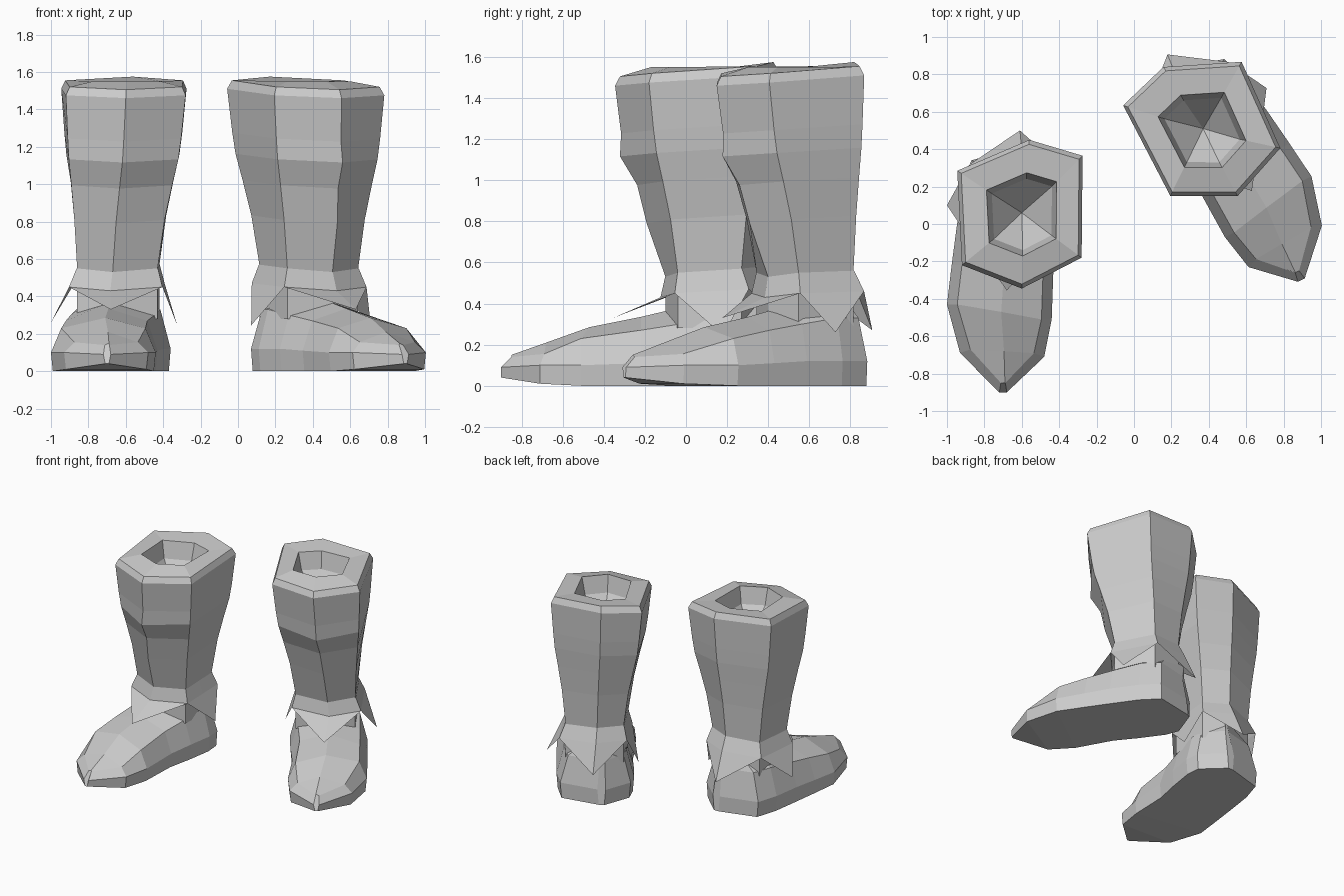
import bpy, bmesh, math
from mathutils import Vector, Matrix

if "Cube" in bpy.data.objects:
    bpy.data.objects.remove(bpy.data.objects["Cube"])

# Second boot is the first one mirrored, turned 27 degrees and moved
MIRRORED = (Matrix.Translation((0.37, 0.51, 0)) @ Matrix.Rotation(math.radians(27), 4, 'Z')
            @ Matrix.Diagonal((-1, 1, 1, 1)) @ Matrix.Translation((0.6, -0.06, 0)))
BOOTS = (("left", Matrix.Identity(4)), ("right", MIRRORED))


def build(name, rings, matrix, caps=(), apex=None, tips=()):
    """Loft closed rings of points, optionally with end caps, a cone end and hanging tips."""
    bm = bmesh.new()
    loops = [[bm.verts.new(p) for p in ring] for ring in rings]
    n = len(loops[0])
    for a, b in zip(loops, loops[1:]):
        for i in range(n):
            j = (i + 1) % n
            bm.faces.new((a[i], a[j], b[j], b[i]))
    for k in caps:
        bm.faces.new(loops[k])
    if apex:
        v = bm.verts.new(apex)
        for i in range(n):
            bm.faces.new((loops[-1][i], loops[-1][(i + 1) % n], v))
    for i, p in tips:
        v = bm.verts.new(p)
        last = loops[-1]
        bm.faces.new((last[i - 1], last[i], v))
        bm.faces.new((last[i], last[(i + 1) % n], v))
    bm.transform(matrix)
    bmesh.ops.recalc_face_normals(bm, faces=bm.faces)
    me = bpy.data.meshes.new(name)
    bm.to_mesh(me)
    bm.free()
    bpy.context.collection.objects.link(bpy.data.objects.new(name, me))


# Foot cross-sections from toe to heel:
# y, left x, right x, sole z, side z, shoulder z, ridge z, pull of the shoulders along y, right-side y shift
SECTIONS = [
    (-0.90, -0.72, -0.68, 0.04, 0.09, 0.14, 0.15, 0.05, 0.00),
    (-0.69, -0.93, -0.48, 0.01, 0.10, 0.155, 0.21, 0.02, -0.02),
    (-0.43, -1.00, -0.44, 0.00, 0.10, 0.23, 0.285, 0.00, -0.08),
    (-0.22, -0.975, -0.43, 0.00, 0.11, 0.27, 0.335, 0.00, 0.00),
    (-0.03, -0.95, -0.39, 0.00, 0.12, 0.30, 0.38, 0.00, 0.00),
    (0.18, -0.92, -0.36, 0.00, 0.12, 0.33, 0.50, 0.00, -0.02),
    (0.34, -0.87, -0.37, 0.00, 0.12, 0.33, 0.50, -0.02, -0.07),
    (0.42, -0.59, -0.53, 0.00, 0.12, 0.33, 0.42, -0.04, 0.00),
]


def foot_ring(y, xl, xr, zb, zm, zs, zr, pull, shift):
    inset = min(0.055, (xr - xl) * 0.2)
    xc = (xl + xr) / 2 + 0.01
    yr = y + shift
    return [(xl + 0.01, y, zb), (xl, y, zm), (xl + inset, y + pull, zs),
            (xc, (y + yr) / 2 + pull, zr),
            (xr - inset, yr + pull, zs), (xr, yr, zm), (xr - 0.01, yr, zb)]


# Six-sided shaft: back left, back, back right, front right, front, front left
TOP = [Vector(p) for p in ((-0.945, 0.285, 1.51), (-0.56, 0.45, 1.53), (-0.275, 0.365, 1.51),
                           (-0.28, -0.18, 1.475), (-0.60, -0.345, 1.46), (-0.92, -0.22, 1.475))]
ANKLE = [Vector(p) for p in ((-0.84, 0.28, 0.56), (-0.60, 0.36, 0.58), (-0.42, 0.27, 0.57),
                             (-0.43, -0.04, 0.55), (-0.67, -0.10, 0.53), (-0.86, -0.03, 0.55))]
CENTRE = Vector((-0.59, 0.05, 0))


def shaft_ring(level, t, fold):
    ring = []
    for i, (a, b) in enumerate(zip(ANKLE, TOP)):
        p = a.lerp(b, t)
        p.z = a.z + (b.z - a.z) * level
        if i == 4:
            p.y -= fold          # crease sticking out on the front ridge
        ring.append(p)
    return ring


def scaled(ring, s, dz=0.0, flat=None):
    out = []
    for p in ring:
        q = CENTRE + (p - CENTRE) * s
        q.z = p.z + dz if flat is None else flat
        out.append(q)
    return out


shaft = [scaled(ANKLE, 1.0, flat=0.28)]
shaft += [shaft_ring(*r) for r in ((0, 0, 0), (0.28, 0.25, 0.03), (0.48, 0.52, 0.01),
                                   (0.63, 0.74, 0.04), (0.75, 0.84, 0.01), (1, 1, 0))]
shaft += [scaled(TOP, 0.94, 0.045), scaled(TOP, 0.56, flat=1.55), scaled(TOP, 0.48, flat=1.42)]

# Ankle cuff: eight points (the six corners plus the middle of both sides)
cuff_top = [*ANKLE[:3], (ANKLE[2] + ANKLE[3]) / 2, *ANKLE[3:], (ANKLE[5] + ANKLE[0]) / 2]
cuff_top = scaled(cuff_top, 1.01)
cuff = [cuff_top, scaled(cuff_top, 1.15, -0.10)]
TIPS = [(1, (-0.61, 0.50, 0.27)), (3, (-0.325, 0.18, 0.245)),
        (5, (-0.68, -0.355, 0.33)), (7, (-1.0, 0.10, 0.26))]

for side, matrix in BOOTS:
    build(side + "_foot", [foot_ring(*s) for s in SECTIONS], matrix, caps=(0, -1))
    build(side + "_shaft", shaft, matrix, apex=(-0.60, 0.06, 1.2))
    build(side + "_ankle_cuff", cuff, matrix, tips=TIPS)
